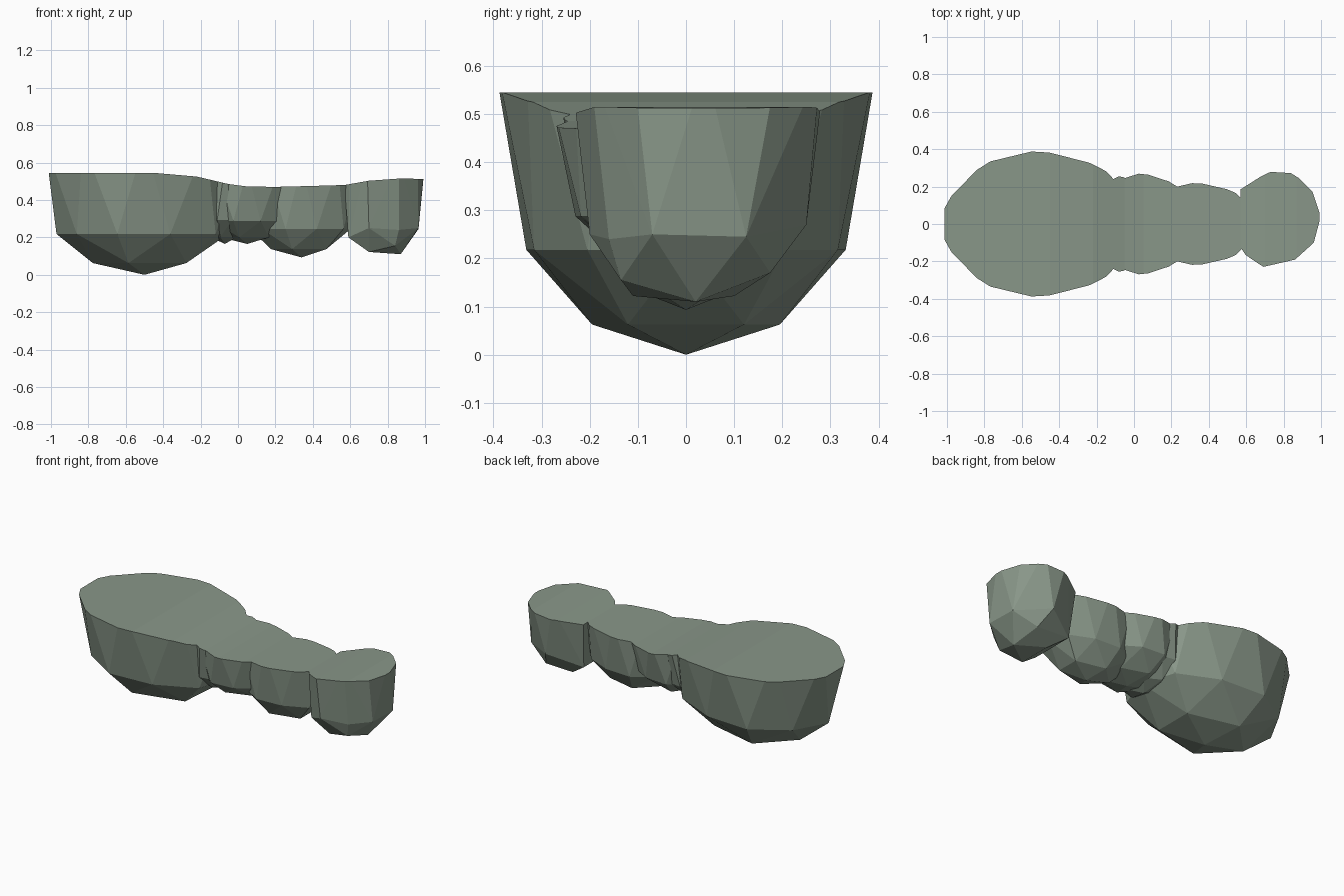
import bpy, bmesh
from mathutils import Vector

if "Cube" in bpy.data.objects:
    bpy.data.objects.remove(bpy.data.objects["Cube"])

stone = bpy.data.materials.new("grey green stone")
stone.diffuse_color = (0.25, 0.31, 0.25, 1)
stone.use_nodes = True
stone.node_tree.nodes["Principled BSDF"].inputs["Base Color"].default_value = stone.diffuse_color

# Height of the walkable top along x
PROFILE = [(-1.3, .545), (-.45, .545), (-.22, .525), (-.05, .485), (.05, .472), (.2, .47),
           (.4, .475), (.57, .48), (.7, .503), (.87, .515), (1.3, .505)]


def make_object(name, bm):
    mesh = bpy.data.meshes.new(name)
    bmesh.ops.recalc_face_normals(bm, faces=bm.faces)
    bm.to_mesh(mesh)
    bm.free()
    mesh.materials.append(stone)
    ob = bpy.data.objects.new(name, mesh)
    bpy.context.collection.objects.link(ob)
    return ob


def hull(name, points):
    bm = bmesh.new()
    for p in points:
        bm.verts.new(p)
    res = bmesh.ops.convex_hull(bm, input=bm.verts)
    loose = [v for v in bm.verts if not v.link_faces]
    bmesh.ops.delete(bm, geom=loose, context='VERTS')
    return make_object(name, bm)


def bowl(name, cx, rx, ry, bottom, top):
    """Lower half of a coarse icosphere, continued above the future cut."""
    bm = bmesh.new()
    bmesh.ops.create_icosphere(bm, subdivisions=2, radius=1)
    h = top - bottom
    pts = []
    for v in bm.verts:
        x, y, z = v.co
        if z > .05:
            continue
        if z > -.05:
            k, f = 1.065, 1.3
        elif z > -.6:
            k, f = 1, .4
        elif z > -.95:
            k, f = 1, .115
        else:
            k, f = 1, 0
        pts.append((cx + x * rx * k, y * ry * k, bottom + f * h))
    bm.free()
    return hull(name, pts)


def boolean(target, tool, operation):
    m = target.modifiers.new("join", 'BOOLEAN')
    m.object = tool
    m.operation = operation
    m.solver = 'EXACT'
    bpy.context.view_layer.objects.active = target
    bpy.ops.object.modifier_apply(modifier=m.name)
    bpy.data.objects.remove(tool)


# Large bowl and the chain of smaller ones
island = bowl("floating_island", -.5, .526, .39, 0, .545)
parts = [bowl("neck", -.07, .15, .255, .165, .485),
         bowl("middle_bowl", .05, .27, .27, .165, .472),
         bowl("long_bowl", .34, .31, .22, .093, .475)]

# Tilted end bowl: rim outline and lower corners
rim = [(.56, .2), (.71, .29), (.86, .28), (.95, .19), (1, .04), (.96, -.11),
       (.86, -.2), (.69, -.24), (.6, -.18), (.56, -.12)]
low = [(.965, -.07, .25), (.965, .125, .245), (.87, .02, .11), (.7, .1, .122), (.7, -.11, .122),
       (.83, .175, .17), (.84, -.135, .155), (.78, .25, .27), (.7, -.2, .25),
       (.86, -.16, .24), (.59, -.13, .2), (.59, .15, .2)]
parts.append(hull("end_bowl", [(x, y, .6) for x, y in rim] + low))
for p in parts:
    boolean(island, p, 'UNION')

# Cut the gently waving top
bm = bmesh.new()
outline = [Vector((x, -1, z)) for x, z in PROFILE] + [Vector((1.3, -1, 2)), Vector((-1.3, -1, 2))]
face = bm.faces.new([bm.verts.new(p) for p in outline])
ext = bmesh.ops.extrude_face_region(bm, geom=[face])
for g in ext["geom"]:
    if isinstance(g, bmesh.types.BMVert):
        g.co.y = 1
boolean(island, make_object("top_cutter", bm), 'DIFFERENCE')
for p in island.data.polygons:
    p.use_smooth = False
    p.material_index = 0
